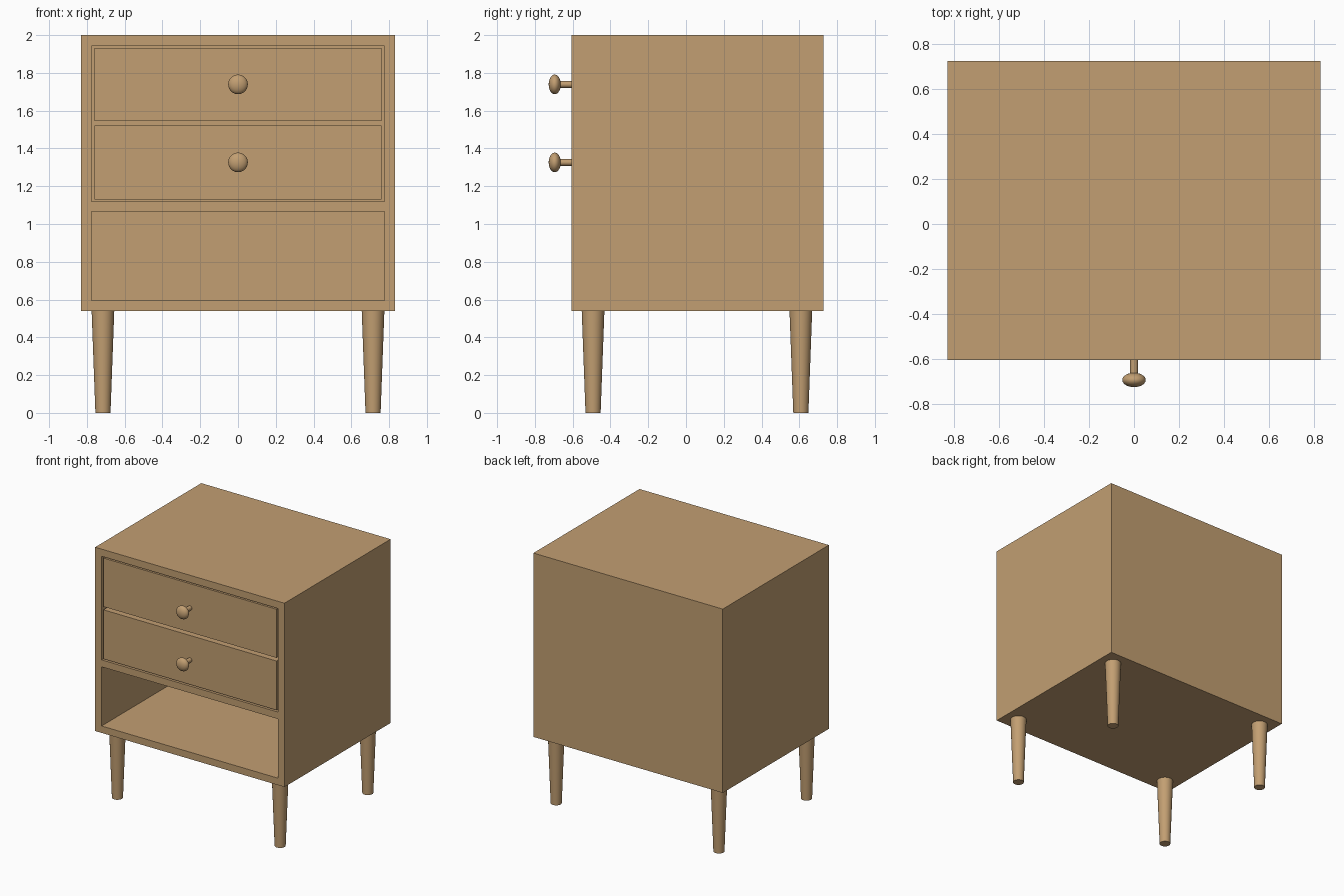
import bpy
import math

if "Cube" in bpy.data.objects:
    bpy.data.objects.remove(bpy.data.objects["Cube"], do_unlink=True)

# Single wood colour
wood = bpy.data.materials.new("light_wood")
wood.use_nodes = True
colour = (0.54, 0.345, 0.168, 1)
wood.diffuse_color = colour
bsdf = next(n for n in wood.node_tree.nodes if n.type == "BSDF_PRINCIPLED")
bsdf.inputs["Base Color"].default_value = colour
bsdf.inputs["Roughness"].default_value = 0.6

WIDTH, HALF_IN = 0.832, 0.775
FRONT, BACK = -0.605, 0.727
BOTTOM, TOP = 0.54, 2.0
WALL = 0.055


def finish(name, smooth=False):
    obj = bpy.context.object
    obj.name = name
    obj.data.materials.append(wood)
    if smooth:
        bpy.ops.object.shade_smooth_by_angle(angle=math.radians(40))
    return obj


def box(name, half_x, y0, y1, z0, z1):
    bpy.ops.mesh.primitive_cube_add(size=1, location=(0, (y0 + y1) / 2, (z0 + z1) / 2))
    bpy.context.object.scale = (2 * half_x, y1 - y0, z1 - z0)
    bpy.ops.object.transform_apply(location=False, rotation=False, scale=True)
    return finish(name)


def cut(target, cutter):
    bpy.context.view_layer.objects.active = target
    mod = target.modifiers.new("opening", "BOOLEAN")
    mod.operation = "DIFFERENCE"
    mod.solver = "EXACT"
    mod.object = cutter
    bpy.ops.object.modifier_apply(modifier=mod.name)
    bpy.data.objects.remove(cutter, do_unlink=True)


# Cabinet shell with an open shelf below and a drawer bay above
cabinet = box("cabinet", WIDTH, FRONT, BACK, BOTTOM, TOP)
for z0, z1 in ((0.595, 1.065), (1.12, 1.943)):
    cut(cabinet, box("opening_cutter", HALF_IN, FRONT - 0.2, BACK - WALL, z0, z1))

# Drawers with round knobs
for label, z0, z1 in (("upper", 1.546, 1.932), ("lower", 1.131, 1.521)):
    box(label + "_drawer", 0.761, FRONT + 0.002, BACK - 0.1, z0, z1)
    z = (z0 + z1) / 2
    bpy.ops.mesh.primitive_cylinder_add(vertices=24, radius=0.018, depth=0.09,
                                        location=(0, FRONT - 0.04, z),
                                        rotation=(math.pi / 2, 0, 0))
    finish(label + "_knob_stem", True)
    bpy.ops.mesh.primitive_uv_sphere_add(segments=32, ring_count=16, radius=1,
                                         location=(0, -0.695, z),
                                         rotation=(math.pi / 2, 0, 0))
    bpy.context.object.scale = (0.052, 0.052, 0.032)
    finish(label + "_knob", True)

# Tapered round legs
for side, x in (("left", 0.715), ("right", -0.715)):
    for end, y in (("front", -0.492), ("back", 0.608)):
        bpy.ops.mesh.primitive_cone_add(vertices=32, radius1=0.04, radius2=0.06,
                                        depth=BOTTOM, location=(x, y, BOTTOM / 2))
        finish(end + "_" + side + "_leg", True)
